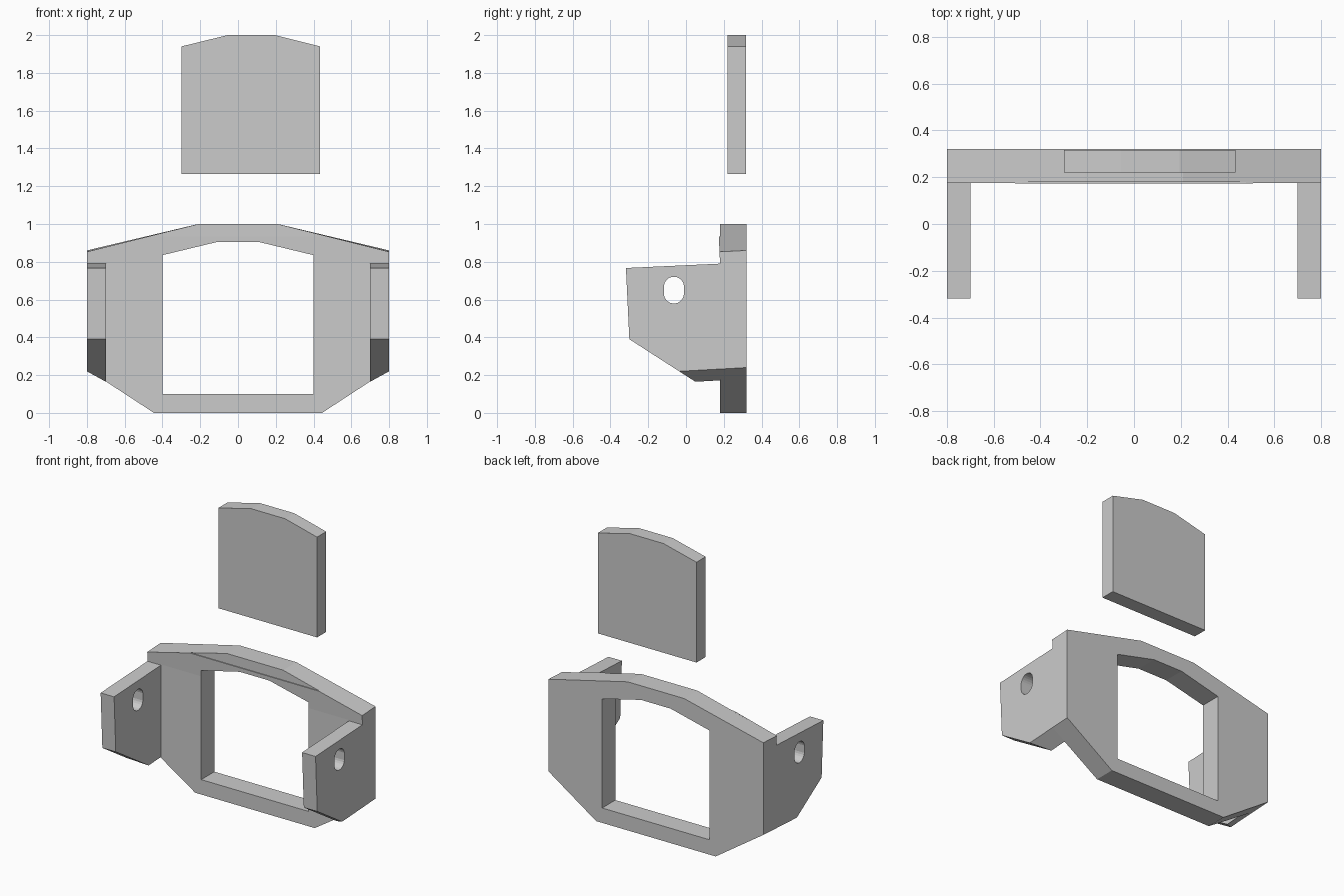
import bpy, bmesh, math
from mathutils import Vector

if "Cube" in bpy.data.objects:
    bpy.data.objects.remove(bpy.data.objects["Cube"])


def prism(name, front, back, cut=None):
    """Solid between two matching rings of 3D points, optionally cut by a plane."""
    bm = bmesh.new()
    a = [bm.verts.new(p) for p in front]
    b = [bm.verts.new(p) for p in back]
    n = len(a)
    bm.faces.new(a)
    bm.faces.new(b[::-1])
    for i in range(n):
        j = (i + 1) % n
        bm.faces.new((a[j], a[i], b[i], b[j]))
    if cut:
        co, no = cut
        res = bmesh.ops.bisect_plane(bm, geom=bm.verts[:] + bm.edges[:] + bm.faces[:],
                                     plane_co=co, plane_no=no, clear_outer=True)
        edges = [e for e in res["geom_cut"] if isinstance(e, bmesh.types.BMEdge)]
        bmesh.ops.holes_fill(bm, edges=edges, sides=0)
    bmesh.ops.recalc_face_normals(bm, faces=bm.faces[:])
    me = bpy.data.meshes.new(name)
    bm.to_mesh(me)
    bm.free()
    ob = bpy.data.objects.new(name, me)
    bpy.context.collection.objects.link(ob)
    return ob


def along_y(pts, y):
    return [(x, y, z) for x, z in pts]


def along_x(pts, x):
    return [(x, y, z) for y, z in pts]


def mirrored(right):
    """Complete a right-hand outline with its mirror image."""
    return right + [(-x, z) for x, z in reversed(right)]


def apply_all(ob):
    bpy.context.view_layer.objects.active = ob
    for m in list(ob.modifiers):
        bpy.ops.object.modifier_apply(modifier=m.name)


def subtract(ob, cutter):
    m = ob.modifiers.new("cut", "BOOLEAN")
    m.operation = "DIFFERENCE"
    m.solver = "EXACT"
    m.object = cutter
    apply_all(ob)
    bpy.data.objects.remove(cutter)


# Front frame with a window opening
outer_front = mirrored([(0.445, 0), (0.8, 0.232), (0.8, 0.853), (0.21, 1.0)])
outer_back = mirrored([(0.445, 0), (0.8, 0.24), (0.8, 0.86), (0.21, 1.0)])
opening = mirrored([(0.4, 0.1), (0.4, 0.835), (0.11, 0.905)])
frame = prism("frame", along_y(outer_front, 0.18), along_y(outer_back, 0.32))
subtract(frame, prism("opening", along_y(opening, 0.0), along_y(opening, 0.5)))

# Shallow raised lip above the opening, tapering into the frame
lip = mirrored([(0.11, 0.905), (0.4, 0.835), (0.4, 0.795), (0.8, 0.795),
                (0.8, 0.853), (0.48, 0.933)])
prism("front_lip", [(x, 0.18 - 0.006 * (z - 0.79) / 0.143, z) for x, z in lip],
      along_y(lip, 0.182))

# Side arms: underside bevel carries on the lower slope of the frame
p, q, r = Vector((0.8, -0.04, 0.22)), Vector((0.8, 0.32, 0.24)), Vector((0.7, 0.05, 0.165))
normal = (q - p).cross(r - p)
if normal.z > 0:
    normal.negate()
side = [(0.18, 0.79), (-0.318, 0.767), (-0.30, 0.39), (0.18, 0.081)]
arms = prism("side_arms", along_x(side, 0.7), along_x(side, 0.8), (p, normal))

# Slotted pivot hole through each arm
slot = []
for i in range(24):
    t = 2 * math.pi * (i + 0.5) / 24
    slot.append((-0.064 + 0.053 * math.cos(t),
                 0.65 + math.copysign(0.018, math.sin(t)) + 0.053 * math.sin(t)))
subtract(arms, prism("slot", along_x(slot, 0.6), along_x(slot, 0.9)))
arms.modifiers.new("mirror", "MIRROR").use_axis = (True, False, False)
apply_all(arms)

# Separate cover panel floating above
panel = [(-0.3, 1.265), (0.435, 1.265), (0.435, 1.94), (0.195, 2.0), (-0.055, 2.0), (-0.3, 1.94)]
prism("cover_panel", along_y(panel, 0.22), along_y(panel, 0.317))
